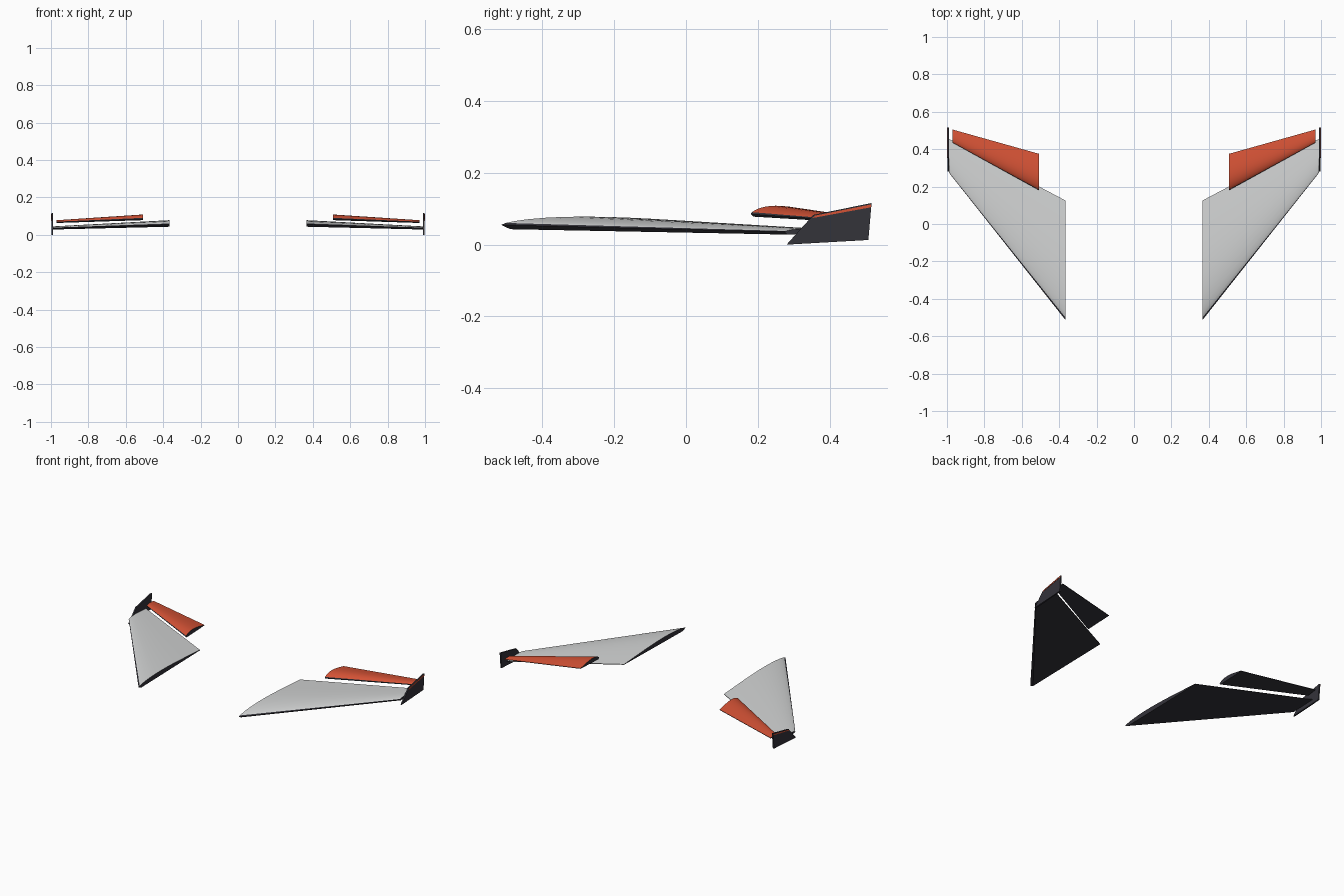
import bpy, bmesh, math

if "Cube" in bpy.data.objects:
    bpy.data.objects.remove(bpy.data.objects["Cube"])


def material(name, rgb):
    m = bpy.data.materials.new(name)
    m.diffuse_color = (*rgb, 1)
    m.use_nodes = True
    m.node_tree.nodes["Principled BSDF"].inputs["Base Color"].default_value = m.diffuse_color
    return m


white = material("white_paint", (0.64, 0.65, 0.65))
orange = material("orange_paint", (0.66, 0.085, 0.036))
carbon = material("dark_carbon", (0.034, 0.033, 0.042))


def finish(bm, name, mats, smooth=False):
    bmesh.ops.recalc_face_normals(bm, faces=bm.faces)
    mesh = bpy.data.meshes.new(name)
    bm.to_mesh(mesh)
    bm.free()
    for m in mats:
        mesh.materials.append(m)
    ob = bpy.data.objects.new(name, mesh)
    bpy.context.collection.objects.link(ob)
    # the left-hand copy
    ob.modifiers.new("mirror", "MIRROR").use_mirror_merge = False
    if smooth:
        bpy.ops.object.select_all(action="DESELECT")
        ob.select_set(True)
        bpy.context.view_layer.objects.active = ob
        bpy.ops.object.shade_smooth_by_angle(angle=math.radians(20))
    return ob


# fractions along the chord for the cambered upper skin
CHORD = [0, 0.02, 0.06, 0.12, 0.2, 0.28, 0.36, 0.45, 0.55, 0.65, 0.75, 0.85, 0.93, 1]


def section(bm, x, y0, y1, z0, z1, camber, depth):
    """Blunt-nosed aerofoil: cambered top, nearly flat underside."""
    pts = [(y0 + (y1 - y0) * t,
            z0 + (z1 - z0) * t + camber * math.sin(math.pi * t ** 0.65)) for t in CHORD]
    pts.append((y1, z1 - 0.003))
    pts.append((y0 + 0.04 * (y1 - y0), z0 - depth))
    return [bm.verts.new((x, y, z)) for y, z in pts]


def aerofoil(name, inner, outer, top):
    """Panel lofted between two sections; painted top skin, dark nose and underside."""
    bm = bmesh.new()
    a, b = section(bm, *inner), section(bm, *outer)
    n = len(a)
    for i in range(n):
        j = (i + 1) % n
        f = bm.faces.new((a[i], a[j], b[j], b[i]))
        f.material_index = 1 if 1 <= i < len(CHORD) - 1 else 0
    bm.faces.new(a)
    bm.faces.new(b)
    return finish(bm, name, [carbon, top], True)


# section values: x, front y, rear y, front z, rear z, camber, nose depth
aerofoil("main_wing",
         (0.365, -0.515, 0.125, 0.055, 0.058, 0.022, 0.012),
         (0.99, 0.275, 0.455, 0.036, 0.038, 0.008, 0.008), white)
aerofoil("rear_flap",
         (0.507, 0.18, 0.375, 0.085, 0.089, 0.022, 0.007),
         (0.97, 0.435, 0.505, 0.068, 0.075, 0.007, 0.005), orange)


def plate(name, outline, x0, x1, mat):
    """Upright sheet with a (y, z) outline."""
    bm = bmesh.new()
    a, b = [[bm.verts.new((x, y, z)) for y, z in outline] for x in (x0, x1)]
    bm.faces.new(a)
    bm.faces.new(b)
    for i in range(len(a)):
        j = (i + 1) % len(a)
        bm.faces.new((a[i], a[j], b[j], b[i]))
    return finish(bm, name, [mat])


# wing-tip plate and the stripe along its upper edge
plate("end_plate", [(0.28, 0.0), (0.508, 0.013), (0.517, 0.116), (0.355, 0.083)],
      0.989, 0.998, carbon)
plate("end_plate_stripe", [(0.352, 0.074), (0.515, 0.104), (0.516, 0.112), (0.36, 0.081)],
      0.997, 1.0, orange)
